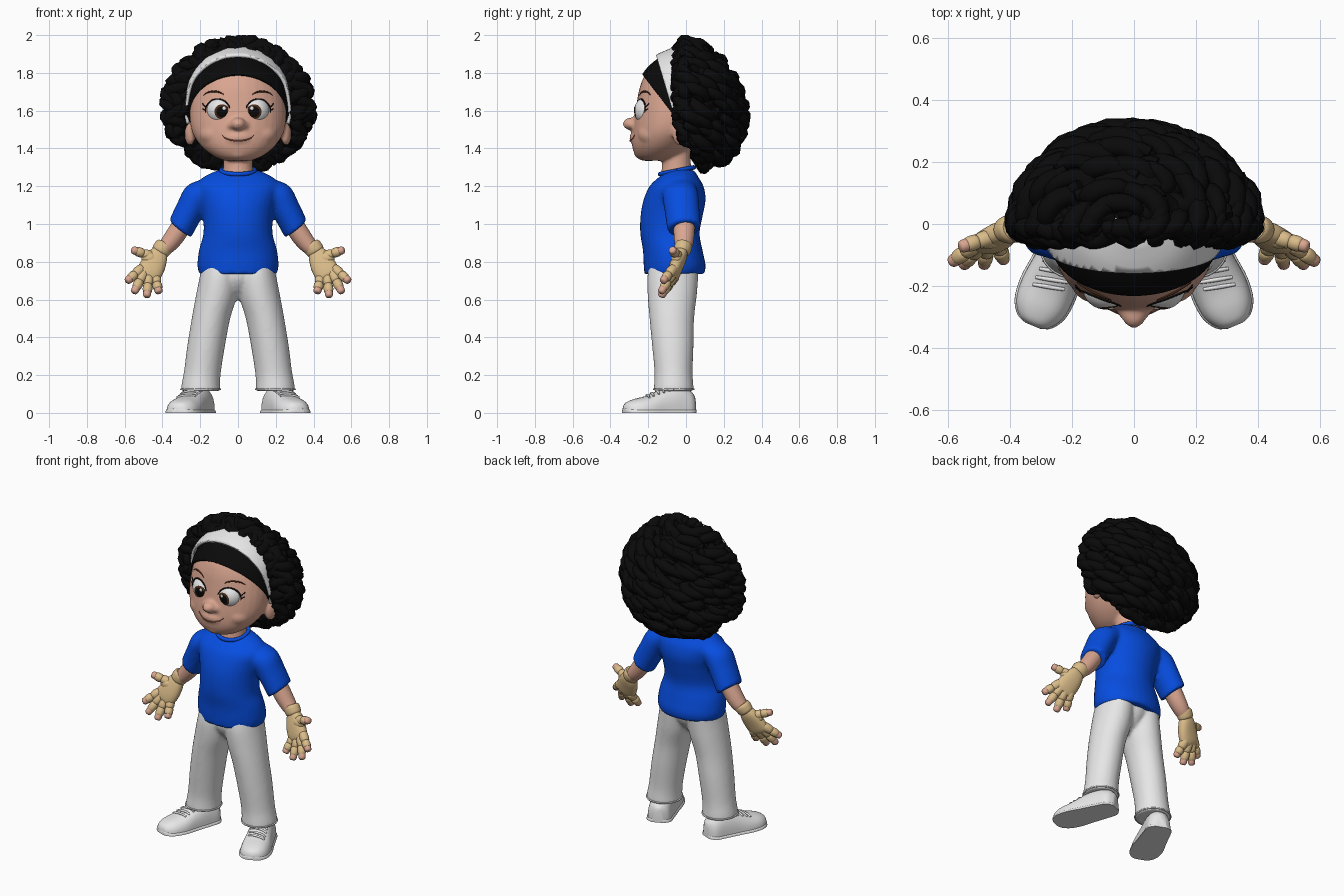
import bpy, bmesh, math, random
from math import sin, cos, pi
from mathutils import Vector, Matrix
from mathutils.bvhtree import BVHTree

random.seed(4)
if "Cube" in bpy.data.objects:
    bpy.data.objects.remove(bpy.data.objects["Cube"])
X, Y, Z = Vector((1, 0, 0)), Vector((0, 1, 0)), Vector((0, 0, 1))


def material(name, r, g, b):
    m = bpy.data.materials.new(name)
    m.use_nodes = True
    m.diffuse_color = (r, g, b, 1)
    bsdf = next(n for n in m.node_tree.nodes if n.type == 'BSDF_PRINCIPLED')
    bsdf.inputs["Base Color"].default_value = (r, g, b, 1)
    return m


skin = material("skin", .7, .38, .28)
lip = material("lip line", .3, .1, .07)
blue = material("shirt blue", .002, .075, .75)
white = material("cloth white", .8, .8, .8)
black = material("hair black", .003, .003, .003)
tan = material("glove tan", .7, .5, .25)
brown = material("eye brown", .07, .025, .01)
bright = material("eye white", .85, .85, .85)


def loft(bm, secs, u=X, v=Y, n=32, p=1, sub=4, along=False):
    """Smooth skin through sections (x, y, z, half width, half depth)."""
    s = [Vector(q) for q in secs]
    if along:
        d = (s[-1].to_3d() - s[0].to_3d()).normalized()
        u = d.cross(Y).normalized()
        v = u.cross(d)
    rows = []
    for i in range(len(s) - 1):
        a, b, c, d = s[max(i - 1, 0)], s[i], s[i + 1], s[min(i + 2, len(s) - 1)]
        for k in range(sub):
            t = k / sub
            rows.append(b + .5 * t * (c - a + t * (2 * a - 5 * b + 4 * c - d + t * (3 * (b - c) + d - a))))
    rows.append(s[-1])
    bend = lambda q: math.copysign(abs(q) ** p, q)
    rings = [[bm.verts.new(r.to_3d() + u * r[3] * bend(cos(2 * pi * j / n)) + v * r[4] * bend(sin(2 * pi * j / n)))
              for j in range(n)] for r in rows]
    for r0, r1 in zip(rings, rings[1:]):
        for j in range(n):
            bm.faces.new((r0[j - 1], r0[j], r1[j], r1[j - 1]))
    bm.faces.new(rings[0])
    bm.faces.new(rings[-1])


def blob(bm, loc, size, turn=0):
    m = Matrix.Translation(loc) @ Matrix.Rotation(turn, 4, 'Z') @ Matrix.Diagonal((*size, 1))
    bmesh.ops.create_uvsphere(bm, u_segments=24, v_segments=16, radius=1, matrix=m)


def bake(ob):
    """Replace an object by its evaluated mesh."""
    dg = bpy.context.evaluated_depsgraph_get()
    me = bpy.data.meshes.new_from_object(ob.evaluated_get(dg))
    name = ob.name
    bpy.data.objects.remove(ob)
    new = bpy.data.objects.new(name, me)
    me.name = name
    bpy.context.collection.objects.link(new)
    return new


def finish(name, bm, *mats, mirror=False, fuse=0, smooth=4):
    bmesh.ops.recalc_face_normals(bm, faces=bm.faces)
    if mirror:
        both(bm)
    me = bpy.data.meshes.new(name)
    bm.to_mesh(me)
    bm.free()
    ob = bpy.data.objects.new(name, me)
    bpy.context.collection.objects.link(ob)
    if fuse:
        mod = ob.modifiers.new("fuse", 'REMESH')
        mod.mode, mod.voxel_size = 'VOXEL', fuse
        mod = ob.modifiers.new("soften", 'SMOOTH')
        mod.iterations = smooth
        ob = bake(ob)
    for m in mats:
        ob.data.materials.append(m)
    for f in ob.data.polygons:
        f.use_smooth = True
    ob.data.set_sharp_from_angle(angle=math.radians(50))
    return ob


def both(bm):
    """Add the mirror image of everything in bm."""
    geo = bmesh.ops.duplicate(bm, geom=bm.verts[:] + bm.edges[:] + bm.faces[:])["geom"]
    for e in geo:
        if isinstance(e, bmesh.types.BMVert):
            e.co.x *= -1
    bmesh.ops.reverse_faces(bm, faces=[e for e in geo if isinstance(e, bmesh.types.BMFace)])


def tubes(name, paths, radius, mat, taper=.5):
    cu = bpy.data.curves.new(name, 'CURVE')
    cu.dimensions, cu.bevel_depth, cu.bevel_resolution, cu.use_fill_caps = '3D', radius, 2, True
    for path in paths:
        sp = cu.splines.new('POLY')
        sp.points.add(len(path) - 1)
        for i, q in enumerate(path):
            sp.points[i].co = (*q, 1)
            sp.points[i].radius = taper + (1 - taper) * sin(pi * i / (len(path) - 1))
        sp.use_smooth = True
    cu.materials.append(mat)
    ob = bpy.data.objects.new(name, cu)
    bpy.context.collection.objects.link(ob)
    return bake(ob)


def tree(ob):
    me = ob.data
    return BVHTree.FromPolygons([v.co for v in me.vertices], [f.vertices[:] for f in me.polygons])


sides = (1, -1)
# Head with nose, muzzle, cheeks, ears and neck blended together
skull = [(0, -.17, 1.335, .07, .06), (0, -.155, 1.36, .13, .11), (0, -.13, 1.41, .193, .155),
         (0, -.1, 1.48, .24, .185), (0, -.08, 1.56, .255, .195), (0, -.06, 1.65, .252, .2),
         (0, -.035, 1.73, .238, .208), (0, -.01, 1.8, .205, .2), (0, .02, 1.865, .15, .16), (0, .04, 1.91, .07, .08)]
bm = bmesh.new()
loft(bm, skull)
blob(bm, (0, -.285, 1.53), (.042, .05, .034))
blob(bm, (0, -.2, 1.455), (.115, .1, .06))
blob(bm, (0, -.2, 1.375), (.08, .075, .042))
loft(bm, [(0, -.05, 1.23, .1, .1), (0, -.05, 1.28, .08, .08), (0, -.05, 1.42, .075, .07)])
for s in sides:
    blob(bm, (s * .032, -.272, 1.522), (.026, .03, .024))
    blob(bm, (s * .118, -.172, 1.475), (.09, .085, .068))
    blob(bm, (s * .255, -.03, 1.475), (.026, .044, .06), s * -.3)
head = finish("head", bm, skin, fuse=.009, smooth=6)
face = tree(head)


def on_face(x, z):
    hit = face.ray_cast(Vector((x, -1, z)), Y)[0]
    return Vector((x, (hit.y if hit else -.2) - .001, z))


# Eyes: concentric pupil, iris and white rings, with a glint
for s, side in ((1, "left"), (-1, "right")):
    bm = bmesh.new()
    bmesh.ops.create_uvsphere(bm, u_segments=32, v_segments=40, radius=.075)
    for f in bm.faces:
        a = f.calc_center_median().angle(Z)
        f.material_index = 2 if a < .4 else 1 if a < .54 else 0
    bm.transform(Matrix.Translation((s * .092, -.2, 1.6)) @ Matrix.Rotation(s * -.1, 4, 'Z') @ Matrix.Rotation(pi / 2 + .08, 4, 'X'))
    finish(side + "_eye", bm, bright, brown, black)
bm = bmesh.new()
blob(bm, (.074, -.272, 1.612), (.01, .004, .01))
finish("eye_glints", bm, bright, mirror=True)


def arc(s, cx, cz, rx, rz, a0, a1):
    steps = [a0 + (a1 - a0) * i / 12 for i in range(13)]
    return [on_face(s * (cx + rx * cos(a)), cz + rz * sin(a)) for a in steps]


tubes("upper_lashes", [arc(s, .107, 1.597, .066, .064, -.1, 2.9) for s in sides], .005, black)
tubes("lash_flicks", [[on_face(s * .17, 1.6 + k), on_face(s * .188, 1.61 + 1.5 * k)] for s in sides for k in (0, .018)],
      .003, black, 1)
tubes("eyebrows", [arc(s, .128, 1.668, .06, .034, .4, 2.7) for s in sides], .005, brown, .3)
tubes("mouth", [arc(1, 0, 1.485, .09, .045, pi + .25, 2 * pi - .25)], .004, lip, .3)

# Hairline cap and headband, sliced from an enlarged skull
for name, mat, grow, co, no in (("front_hair", black, .01, (0, -.23, 1.79), (0, .22, .17)),
                                ("headband", white, .026, (0, -.15, 1.865), (0, .27, .08))):
    bm = bmesh.new()
    loft(bm, [(x, y, z + grow * (z > 1.7), a + grow, b + grow) for x, y, z, a, b in skull], n=64)
    cuts = [(co, no)]
    if mat == white:
        cuts += [((0, .02, 0), -Y), ((0, 0, 1.53), Z)]
    for c, nrm in cuts:
        bmesh.ops.bisect_plane(bm, geom=bm.verts[:] + bm.edges[:] + bm.faces[:], plane_co=c, plane_no=nrm, clear_inner=True)
    ob = finish(name, bm, mat)
    ob.modifiers.new("thickness", 'SOLIDIFY').thickness = .016


# Curly hair: a dark core covered by winding locks, fuller towards the bottom
def hair(theta, phi, k=1):
    wide = k * (1 - .08 * cos(theta))
    x, y = .35 * wide * sin(theta) * cos(phi), .28 * wide * sin(theta) * sin(phi)
    z = 1.645 + .3 * k * cos(theta)
    low = .07 if z < 1.45 and abs(x) < .24 else .04 if z < 1.58 and abs(x) < .3 else -.035
    y = max(y, low + .2 * (k - 1))
    return Vector((x, y, z - .2 * max(y, 0)))


bm = bmesh.new()
bmesh.ops.create_uvsphere(bm, u_segments=48, v_segments=32, radius=1)
for v in bm.verts:
    v.co = hair(v.co.angle(Z), math.atan2(v.co.y, v.co.x))
finish("hair_core", bm, black)
locks, count = [], 190
for i in range(count):
    th0, ph0 = math.acos(1 - 2 * (i + .5) / count), i * 2.39996
    wave, turn, length = random.uniform(0, 6), random.uniform(6, 10), random.uniform(.35, .65)
    path = []
    for j in range(17):
        t = j / 16
        th = min(th0 + length * (t - .5), 2.95)
        path.append(hair(th, ph0 + .17 * sin(turn * t + wave) / max(sin(th), .35), 1.02 + .1 * cos(turn * t + wave)))
    locks.append(path)
tubes("hair_curls", locks, .035, black, .55)

# Shirt
bm = bmesh.new()
loft(bm, [(0, -.062, .735, .205, .158), (0, -.06, .78, .215, .164), (0, -.07, .86, .207, .158), (0, -.085, .95, .183, .157),
          (0, -.075, 1.05, .187, .165), (0, -.06, 1.13, .205, .164), (0, -.05, 1.2, .222, .143),
          (0, -.04, 1.245, .187, .107), (0, -.03, 1.275, .13, .08), (0, -.03, 1.288, .09, .06)])
for s in sides:
    loft(bm, [(s * .13, -.04, 1.195, .07, .09), (s * .21, -.03, 1.15, .08, .095),
              (s * .26, -.02, 1.065, .077, .092), (s * .306, -.01, .975, .074, .089)], along=True)
finish("shirt", bm, blue, fuse=.011, smooth=3)
ring = [Vector((.09 * cos(a), -.048 + .09 * sin(a), 1.282 + .018 * sin(a))) for a in (2 * pi * i / 32 for i in range(33))]
tubes("collar", [ring], .012, blue, 1)

# Trousers
bm = bmesh.new()
for s in sides:
    loft(bm, [(s * .198, -.065, .115, .105, .108), (s * .197, -.065, .15, .102, .104), (s * .188, -.066, .22, .098, .101),
              (s * .168, -.07, .36, .1, .11), (s * .143, -.075, .5, .102, .118), (s * .114, -.073, .62, .109, .13),
              (s * .099, -.07, .72, .104, .135), (s * .095, -.062, .79, .095, .13)])
loft(bm, [(0, -.07, .6, .015, .03), (0, -.07, .65, .05, .085), (0, -.068, .71, .11, .122), (0, -.062, .79, .15, .13)])
finish("trousers", bm, white, fuse=.011, smooth=5)
tubes("trouser_hems", [[(s * (.198 + .103 * cos(a)), -.065 + .106 * sin(a), .125) for a in (2 * pi * i / 32 for i in range(33))]
                       for s in sides], .005, white, 1)

# Shoes, soles and laces
heel, ahead, across = Vector((.172, .042, 0)), Vector((.385, -.923, 0)), Vector((.923, .385, 0))
last = [(0, .03, .09), (.03, .066, .12), (.1, .075, .145), (.19, .082, .122), (.27, .09, .09),
        (.34, .082, .073), (.385, .054, .054), (.4, .02, .03)]
shoe = bmesh.new()
loft(shoe, [(*(heel + ahead * d), a, h) for d, a, h in last], across, Z, p=.8)
sole = bmesh.new()
loft(sole, [(*(heel + ahead * d), a + .006, .024) for d, a, h in last], across, Z, p=.6)
for b in (shoe, sole):
    for v in b.verts:
        v.co.z = max(v.co.z, 0)
shoes = finish("shoes", shoe, white, mirror=True)
finish("soles", sole, white, mirror=True)
upper, laces = tree(shoes), []
for d in (.15, .18, .21, .24, .265):
    for s in sides:
        path = []
        for i in range(9):
            w = i / 4 - 1
            q = heel + ahead * (d + .012 * w) + across * .05 * w
            q.x *= s
            path.append(upper.ray_cast(q + Z, -Z)[0] + Z * .002)
        laces.append(path)
tubes("laces", laces, .007, white, .8)

# Arms
bm = bmesh.new()
loft(bm, [(.27, -.01, 1.04, .05, .058), (.325, -.01, .95, .052, .055), (.37, -.012, .89, .046, .048),
          (.41, -.02, .85, .036, .036)], along=True)
finish("arms", bm, skin, mirror=True)

# Gloves: cuff, palm pads and jointed fingers with bare tips
glove, tips = bmesh.new(), bmesh.new()
loft(glove, [(.385, -.012, .895, .042, .04), (.392, -.014, .882, .05, .047), (.41, -.02, .855, .048, .043),
             (.415, -.022, .845, .04, .035)], along=True, n=20)
loft(glove, [(.41, -.02, .86, .037, .03), (.425, -.03, .83, .054, .036), (.45, -.05, .78, .066, .036),
             (.475, -.066, .735, .066, .032), (.485, -.073, .715, .054, .022)], along=True, n=24, p=.85)
blob(glove, (.47, -.05, .818), (.042, .03, .034))
blob(glove, (.424, -.055, .775), (.028, .024, .046))
fingers = (((.518, -.072, .757), (.59, -.125, .695)), ((.502, -.075, .735), (.552, -.135, .635)),
           ((.473, -.072, .718), (.483, -.135, .613)), ((.437, -.065, .715), (.418, -.12, .635)),
           ((.468, -.045, .832), (.562, -.075, .865)))
for a, b in fingers:
    a, b = Vector(a), Vector(b)
    for t0, t1, r, target in ((-.2, .42, .027, glove), (.34, .8, .025, glove), (.6, 1, .021, tips)):
        secs = [(*a.lerp(b, t0 + (t1 - t0) * k), r * w, r * w) for k, w in ((0, .7), (.15, .97), (.5, 1.03), (.85, .92), (1, .55))]
        loft(target, secs, along=True, n=12, sub=2)
finish("gloves", glove, tan, mirror=True)
finish("fingertips", tips, skin, mirror=True)
